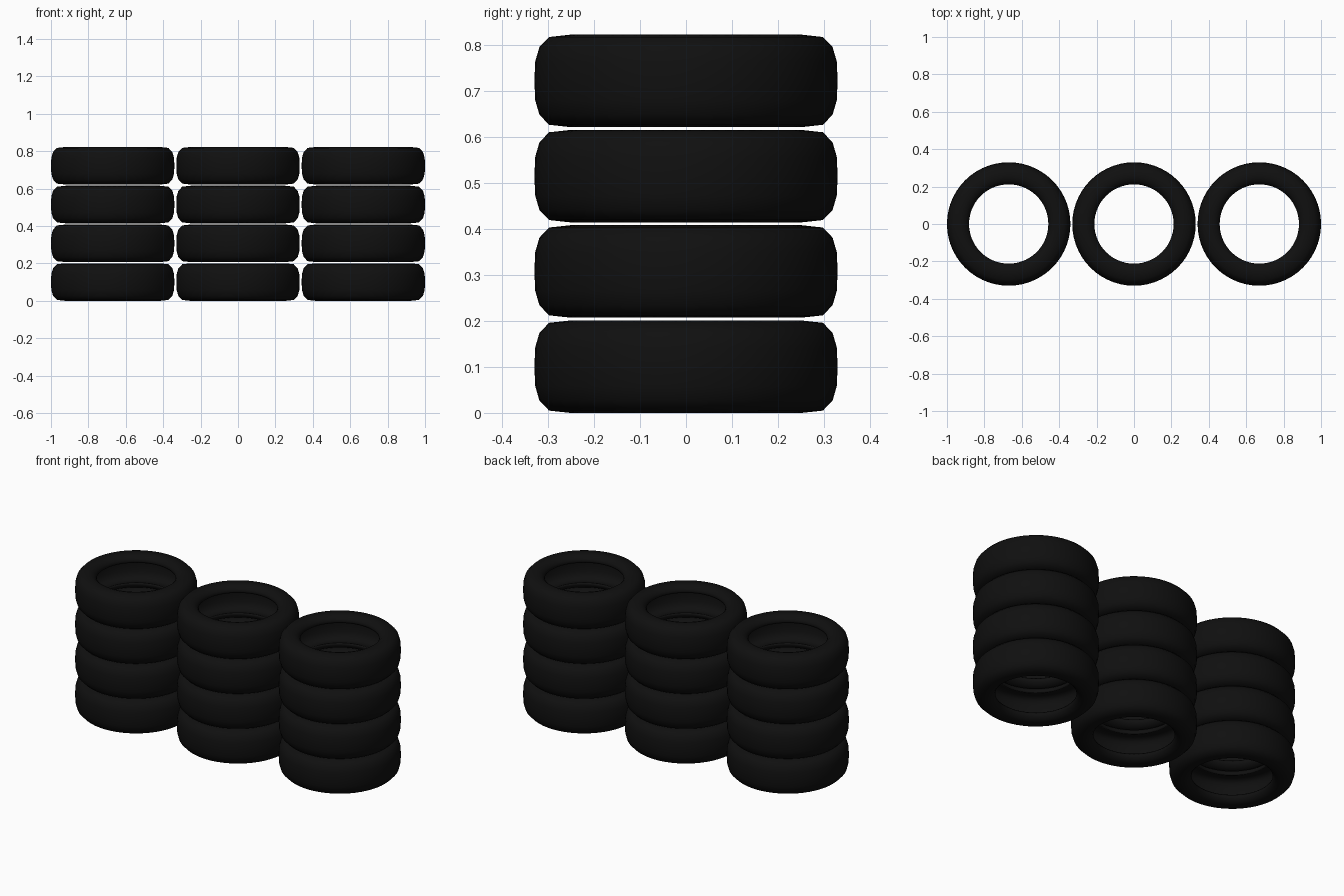
import bpy, bmesh, math

if "Cube" in bpy.data.objects:
    bpy.data.objects.remove(bpy.data.objects["Cube"])

rubber = bpy.data.materials.new("black rubber")
rubber.diffuse_color = (0.005, 0.005, 0.005, 1)
rubber.use_nodes = True
rubber.node_tree.nodes["Principled BSDF"].inputs["Base Color"].default_value = rubber.diffuse_color

SIDES = 56
HEIGHT = 0.201
PITCH = 0.2073

# Lower half of the tyre section (radius, height), tread middle to inner lining middle
half = [(0.330, 0.1005), (0.328, 0.058), (0.319, 0.027), (0.298, 0.005),
        (0.252, 0.0), (0.230, 0.007), (0.217, 0.020), (0.212, 0.032),
        (0.216, 0.042), (0.240, 0.030), (0.285, 0.026), (0.302, 0.042),
        (0.310, 0.065), (0.312, 0.1005)]
# Mirror the half section to close the hollow loop
section = half + [(r, HEIGHT - z) for r, z in reversed(half[1:-1])]


def tyre_mesh():
    bm = bmesh.new()
    rings = []
    for i in range(SIDES):
        a = 2 * math.pi * i / SIDES
        rings.append([bm.verts.new((r * math.cos(a), r * math.sin(a), z)) for r, z in section])
    n = len(section)
    for i in range(SIDES):
        a, b = rings[i], rings[(i + 1) % SIDES]
        for j in range(n):
            k = (j + 1) % n
            bm.faces.new((a[j], a[k], b[k], b[j]))
    bmesh.ops.recalc_face_normals(bm, faces=bm.faces)
    for f in bm.faces:
        f.smooth = True
    me = bpy.data.meshes.new("tyre")
    bm.to_mesh(me)
    bm.free()
    me.materials.append(rubber)
    return me


# Three stacks of four tyres
mesh = tyre_mesh()
for side, x in (("left", -0.67), ("middle", 0), ("right", 0.67)):
    for level in range(4):
        ob = bpy.data.objects.new(f"{side}_stack_tyre_{level + 1}", mesh)
        ob.location = (x, 0, level * PITCH)
        bpy.context.collection.objects.link(ob)
